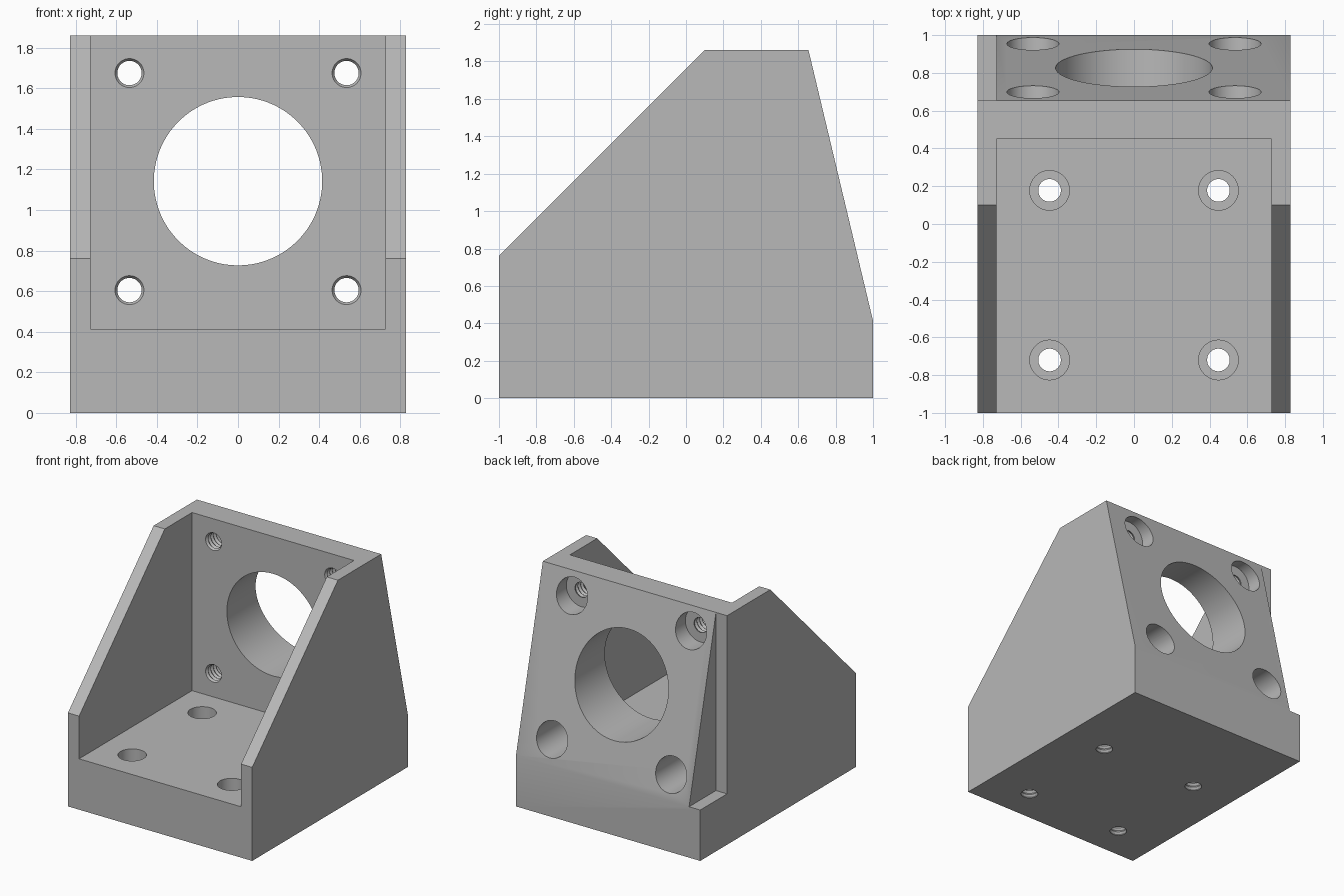
import bpy, bmesh, math
from mathutils import Matrix, Vector

old = bpy.data.objects.get("Cube")
if old:
    bpy.data.objects.remove(old, do_unlink=True)

HALF = 0.828      # half width
INNER = 0.728     # inside of the side walls
FLOOR = 0.413     # top of the base
REAR = 0.655      # rear edge of the top
TOP = 1.86

metal = bpy.data.materials.new("light_grey")
metal.use_nodes = True
grey = (0.48, 0.48, 0.48, 1)
metal.diffuse_color = grey
metal.node_tree.nodes["Principled BSDF"].inputs["Base Color"].default_value = grey


def make_object(name, bm):
    bmesh.ops.recalc_face_normals(bm, faces=bm.faces)
    mesh = bpy.data.meshes.new(name)
    bm.to_mesh(mesh)
    bm.free()
    mesh.materials.append(metal)
    obj = bpy.data.objects.new(name, mesh)
    bpy.context.collection.objects.link(obj)
    return obj


def prism(name, profile, x0, x1):
    """Side profile in (y, z), extruded across x."""
    bm = bmesh.new()
    face = bm.faces.new([bm.verts.new((x0, y, z)) for y, z in profile])
    new = bmesh.ops.extrude_face_region(bm, geom=[face])["geom"]
    verts = [v for v in new if isinstance(v, bmesh.types.BMVert)]
    bmesh.ops.translate(bm, verts=verts, vec=(x1 - x0, 0, 0))
    return make_object(name, bm)


def lathe(name, profile, location, along_y=False, sides=48):
    """Solid of revolution from (radius, height) points, capped at both ends."""
    bm = bmesh.new()
    turn = Matrix.Rotation(-math.pi / 2, 3, 'X') if along_y else Matrix.Identity(3)
    rings = []
    for r, h in profile:
        ring = []
        for i in range(sides):
            a = math.tau * (i + 0.5) / sides
            p = turn @ Vector((r * math.cos(a), r * math.sin(a), h))
            ring.append(bm.verts.new(p + Vector(location)))
        rings.append(ring)
    for low, high in zip(rings, rings[1:]):
        for i in range(sides):
            j = (i + 1) % sides
            bm.faces.new((low[i], low[j], high[j], high[i]))
    bm.faces.new(rings[0])
    bm.faces.new(rings[-1])
    return make_object(name, bm)


def screw_profile(start, seat, end, head_radius, pitch=0.034):
    """Threaded bore up to the seat, then a wide counterbore."""
    points = [(0.06, start)]
    turns = int((seat - start) / pitch)
    for i in range(turns):
        h = start + i * pitch
        points += [(0.072, h + pitch * 0.5), (0.06, h + pitch)]
    return points + [(0.06, seat), (head_radius, seat), (head_radius, end)]


def cut(target, cutter):
    cutter.hide_render = True
    mod = target.modifiers.new("cut", 'BOOLEAN')
    mod.operation = 'DIFFERENCE'
    mod.solver = 'EXACT'
    mod.object = cutter
    bpy.context.view_layer.objects.active = target
    bpy.ops.object.modifier_apply(modifier=mod.name)
    bpy.data.objects.remove(cutter, do_unlink=True)


# Solid body with sloped front and rear
bracket = prism("mounting_bracket", [(-1, 0), (1, 0), (1, FLOOR), (REAR, TOP),
                                     (0.1, TOP), (-1, 0.76)], -HALF, HALF)

# Front pocket between the side walls
cut(bracket, prism("pocket_cutter", [(-1.2, FLOOR), (0.45, FLOOR), (0.45, 2.1),
                                     (-1.2, 2.1)], -INNER, INNER))

# Rear corner step on one side only
cut(bracket, prism("step_cutter", [(REAR, FLOOR), (1.2, FLOOR), (1.2, 2.1),
                                   (REAR, 2.1)], -1, -INNER))

# Large bore through the upright plate
cut(bracket, lathe("bore_cutter", [(0.415, 0.3), (0.415, 1.2)], (0, 0, 1.142),
                   along_y=True, sides=96))

# Screw holes in the upright plate and in the base
for side in (-1, 1):
    for z in (0.605, 1.675):
        cut(bracket, lathe("plate_screw_cutter", screw_profile(0.4, 0.575, 1.2, 0.138),
                           (side * 0.535, 0, z), along_y=True))
    for y in (-0.72, 0.178):
        cut(bracket, lathe("base_screw_cutter", screw_profile(-0.04, 0.2, 0.6, 0.105),
                           (side * 0.447, y, 0)))

# Smooth bores, crisp edges
bpy.ops.object.select_all(action='DESELECT')
bracket.select_set(True)
bpy.context.view_layer.objects.active = bracket
bpy.ops.object.shade_smooth_by_angle(angle=math.radians(25))
